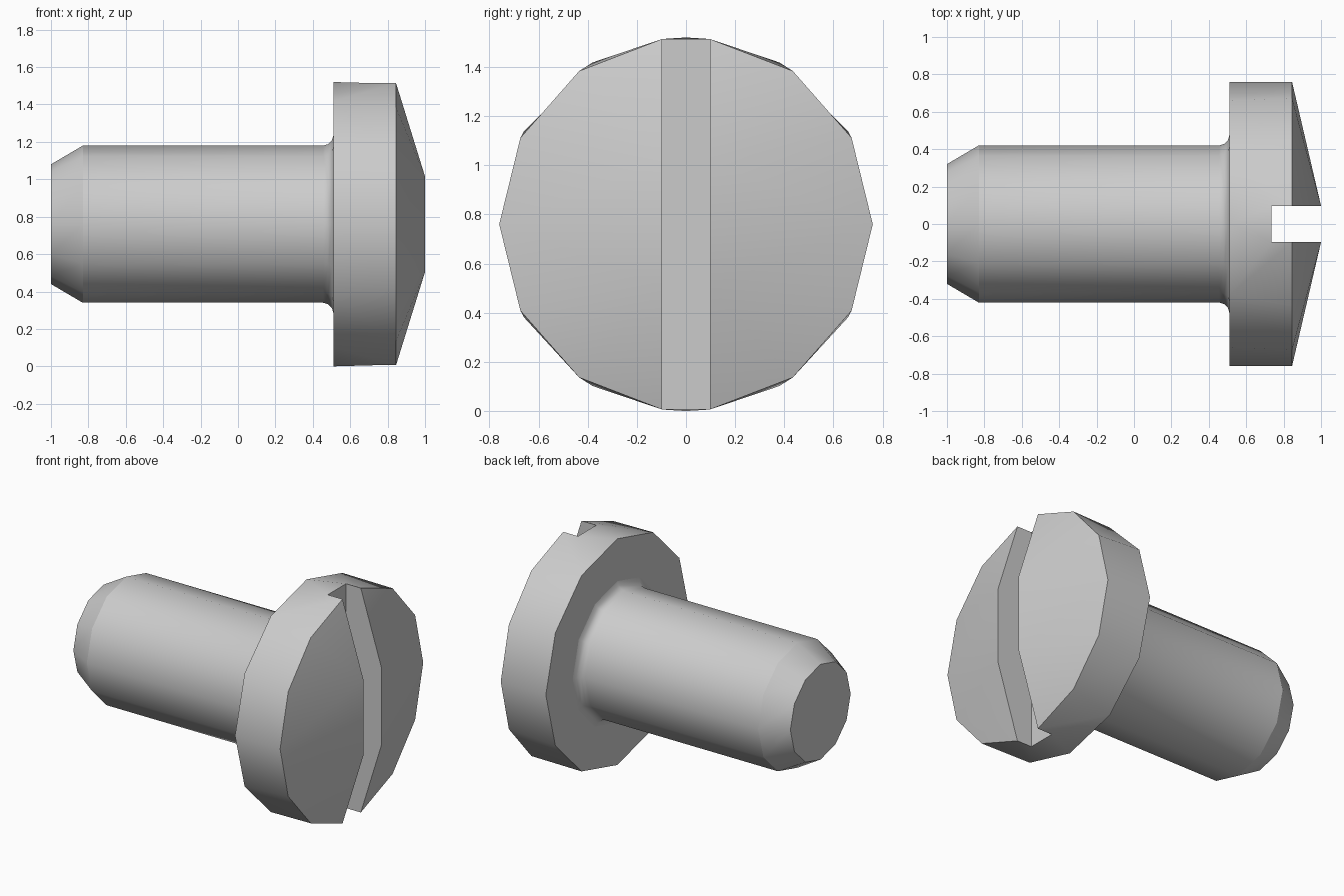
import bpy, bmesh, math
from math import sin, cos, pi

if "Cube" in bpy.data.objects:
    bpy.data.objects.remove(bpy.data.objects["Cube"])

N, R, CZ = 12, 0.76, 0.76        # sides, head radius, axis height
HALF = 0.097                     # half width of the slot
bm = bmesh.new()


def ring(x, r):
    return [bm.verts.new((x, r * sin(2 * pi * i / N), CZ + r * cos(2 * pi * i / N)))
            for i in range(N)]


def bridge(a, b, smooth=True):
    for i in range(N):
        j = (i + 1) % N
        bm.faces.new((a[i], a[j], b[j], b[i])).smooth = smooth


# Shank profile: chamfered tip, straight body, fillet under the head, head underside
profile = [(-1, 0.32), (-0.83, 0.42), (0.455, 0.42), (0.482, 0.428),
           (0.502, 0.448), (0.51, 0.475), (0.51, R)]
rings = [ring(x, r) for x, r in profile]
for k in range(len(rings) - 1):
    bridge(rings[k], rings[k + 1], smooth=(k < len(rings) - 2))
bm.faces.new(rings[0])
base = rings[-1]

# Head: two domed halves on either side of the slot
start = math.asin(HALF / R)
floor = []
for s in (1, -1):
    angles = [start + (pi - 2 * start) * i / 6 for i in range(7)]
    rim = [bm.verts.new((0.845, s * R * sin(a), CZ + R * cos(a))) for a in angles]
    crest = [bm.verts.new((1.0, s * HALF, CZ + z)) for z in (0.255, -0.255)]
    foot = [bm.verts.new((0.735, s * HALF, CZ + z * R * cos(start))) for z in (1, -1)]
    floor.append(foot)
    b = [base[(s * i) % N] for i in range(7)]
    faces = []
    # rim wall
    for i in range(1, 5):
        faces.append((b[i], b[i + 1], rim[i + 1], rim[i]))
    for e, n, m, f in ((0, 1, 1, 0), (6, 5, 5, 1)):
        faces += [(b[e], b[n], foot[f]), (b[n], rim[e], foot[f]), (b[n], rim[m], rim[e])]
    # dome
    for i in range(3):
        faces.append((crest[0], rim[i], rim[i + 1]))
        faces.append((crest[1], rim[i + 3], rim[i + 4]))
    faces.append((crest[0], rim[3], crest[1]))
    for f in faces:
        bm.faces.new(f).smooth = True
    # slot wall
    bm.faces.new((foot[0], rim[0], crest[0], crest[1], rim[6], foot[1]))

# Slot floor and its two open ends
(p0, p1), (q0, q1) = floor
bm.faces.new((p0, p1, q1, q0))
bm.faces.new((base[0], p0, q0)).smooth = True
bm.faces.new((base[6], p1, q1)).smooth = True

# Crisp edges at corners and at the tip chamfer
bmesh.ops.recalc_face_normals(bm, faces=bm.faces)
chamfer = set(rings[1])
for e in bm.edges:
    sharp = e.calc_face_angle(0) > math.radians(40) or set(e.verts) <= chamfer
    e.smooth = not sharp

mesh = bpy.data.meshes.new("slotted_screw")
bm.to_mesh(mesh)
bm.free()
bpy.context.collection.objects.link(bpy.data.objects.new("slotted_screw", mesh))
